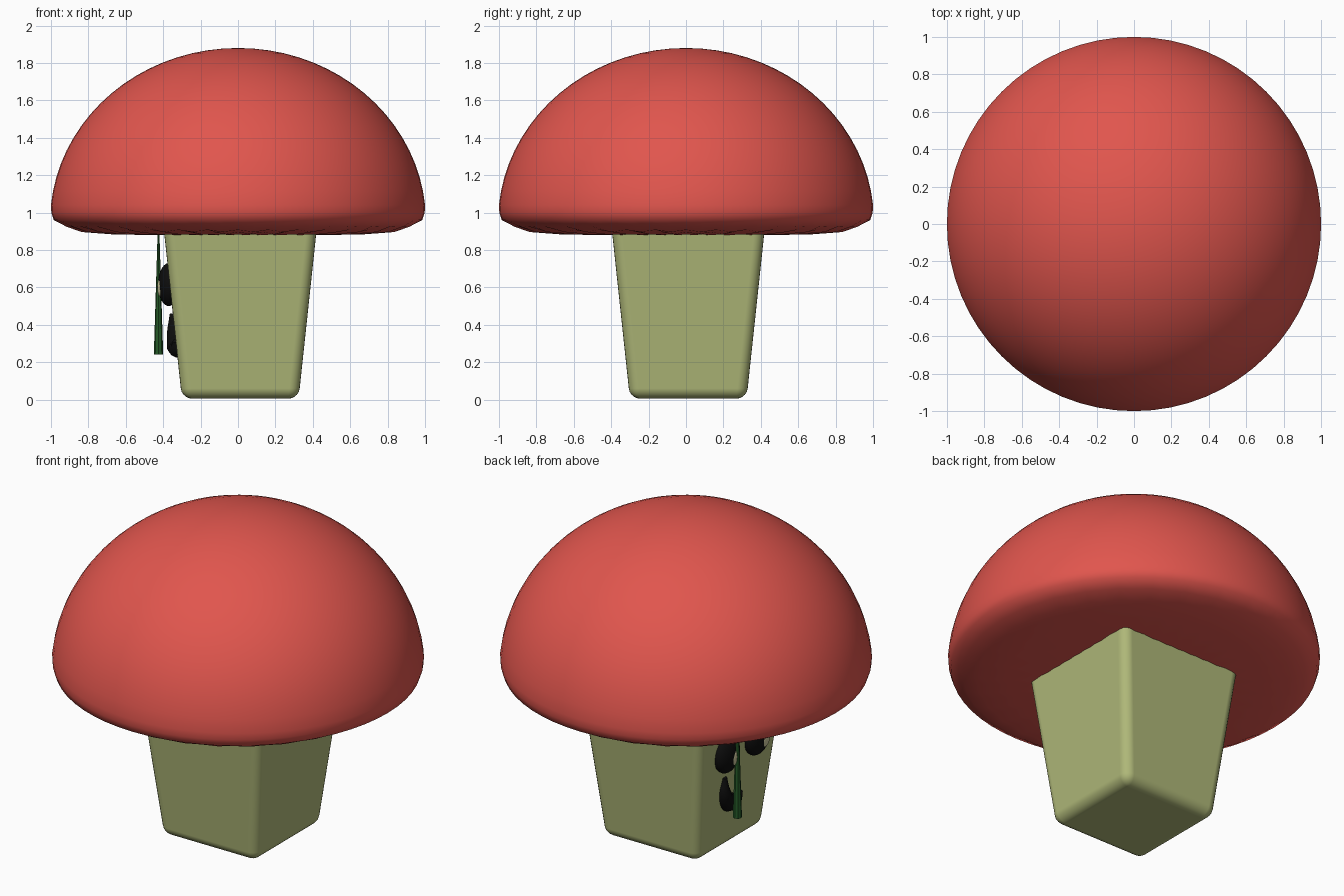
import bpy, bmesh, math

if "Cube" in bpy.data.objects:
    bpy.data.objects.remove(bpy.data.objects["Cube"])


def material(name, rgb):
    m = bpy.data.materials.new(name)
    m.diffuse_color = (*rgb, 1)
    m.use_nodes = True
    m.node_tree.nodes["Principled BSDF"].inputs["Base Color"].default_value = m.diffuse_color
    return m


RED = material("cap red", (0.75, 0.092, 0.075))
OLIVE = material("stem olive", (0.43, 0.48, 0.19))
BLACK = material("black", (0.004, 0.004, 0.004))
CREAM = material("cream", (0.6, 0.57, 0.33))
GREEN = material("dark green", (0.018, 0.1, 0.02))


def add_object(name, bm, mat, smooth=True):
    bmesh.ops.recalc_face_normals(bm, faces=bm.faces)
    for f in bm.faces:
        f.smooth = smooth
    me = bpy.data.meshes.new(name)
    bm.to_mesh(me)
    bm.free()
    me.materials.append(mat)
    ob = bpy.data.objects.new(name, me)
    bpy.context.collection.objects.link(ob)
    return ob


def ellipsoid(name, center, radii, mat):
    bm = bmesh.new()
    bmesh.ops.create_uvsphere(bm, u_segments=24, v_segments=14, radius=1)
    bmesh.ops.scale(bm, vec=radii, verts=bm.verts)
    bmesh.ops.translate(bm, vec=center, verts=bm.verts)
    return add_object(name, bm, mat)


# Cap: dome arc, rolled rim and a nearly flat underside with gill ripples
SEG = 64
zc, rz, rr = 0.95, 0.93, 1.005
start = math.asin(0.09 / rz)
profile = []
for i in range(1, 19):
    a = math.pi / 2 + (start - math.pi / 2) * i / 18
    profile.append((rr * math.cos(a), zc + rz * math.sin(a), 0))
profile += [(0.998, 1.0, 0), (0.985, 0.96, 0), (0.92, 0.926, 0.002),
            (0.84, 0.902, 0.006), (0.68, 0.89, 0.006), (0.48, 0.882, 0.002)]
bm = bmesh.new()
rings = []
for r, z, ripple in profile:
    rings.append([bm.verts.new((r * math.cos(2 * math.pi * k / SEG),
                                r * math.sin(2 * math.pi * k / SEG),
                                z + ripple * (-1) ** k)) for k in range(SEG)])
top = bm.verts.new((0, 0, 1.88))
bottom = bm.verts.new((0, 0, 0.88))
for k in range(SEG):
    n = (k + 1) % SEG
    bm.faces.new((top, rings[0][k], rings[0][n]))
    bm.faces.new((bottom, rings[-1][n], rings[-1][k]))
    for a, b in zip(rings, rings[1:]):
        bm.faces.new((a[k], b[k], b[n], a[n]))
add_object("cap", bm, RED)

# Stem: tapered square block with rounded edges
bm = bmesh.new()
bmesh.ops.create_cube(bm, size=2)
for v in bm.verts:
    h = 0.413 if v.co.z > 0 else 0.312
    v.co = (0.012 + v.co.x * h, 0.012 + v.co.y * h, 0.95 if v.co.z > 0 else 0.005)
stem = add_object("stem", bm, OLIVE)
bev = stem.modifiers.new("rounding", "BEVEL")
bev.width = 0.055
bev.segments = 5
bev.harden_normals = True

# Eyes with pale highlights, on the -x side
for side, y, hy in (("left", 0.15, 0.135), ("right", -0.13, -0.15)):
    ellipsoid(side + "_eye", (-0.37, y, 0.615), (0.058, 0.1, 0.115), BLACK)
    ellipsoid(side + "_eye_highlight", (-0.415, hy, 0.6), (0.017, 0.036, 0.05), CREAM)

# Mouth: lopsided smile swept along a curve
cu = bpy.data.curves.new("mouth_path", "CURVE")
cu.dimensions = "3D"
cu.bevel_depth = 0.055
cu.bevel_resolution = 4
cu.use_fill_caps = True
sp = cu.splines.new("BEZIER")
path = [(-0.352, 0.14, 0.46, 0.25), (-0.34, 0.13, 0.36, 0.75), (-0.327, 0.08, 0.29, 1.0),
        (-0.325, 0.01, 0.275, 0.8), (-0.335, -0.035, 0.315, 0.25)]
sp.bezier_points.add(len(path) - 1)
for p, (x, y, z, r) in zip(sp.bezier_points, path):
    p.co = (x, y, z)
    p.radius = r
    p.handle_left_type = p.handle_right_type = "AUTO"
cu.materials.append(BLACK)
mouth = bpy.data.objects.new("mouth", cu)
bpy.context.collection.objects.link(mouth)

# Thin green stalk hanging from the cap in front of the face
bm = bmesh.new()
bmesh.ops.create_cone(bm, cap_ends=True, segments=8, radius1=0.025, radius2=0.004, depth=0.68)
bmesh.ops.translate(bm, vec=(-0.425, 0.125, 0.58), verts=bm.verts)
add_object("hanging_stalk", bm, GREEN, smooth=False)
